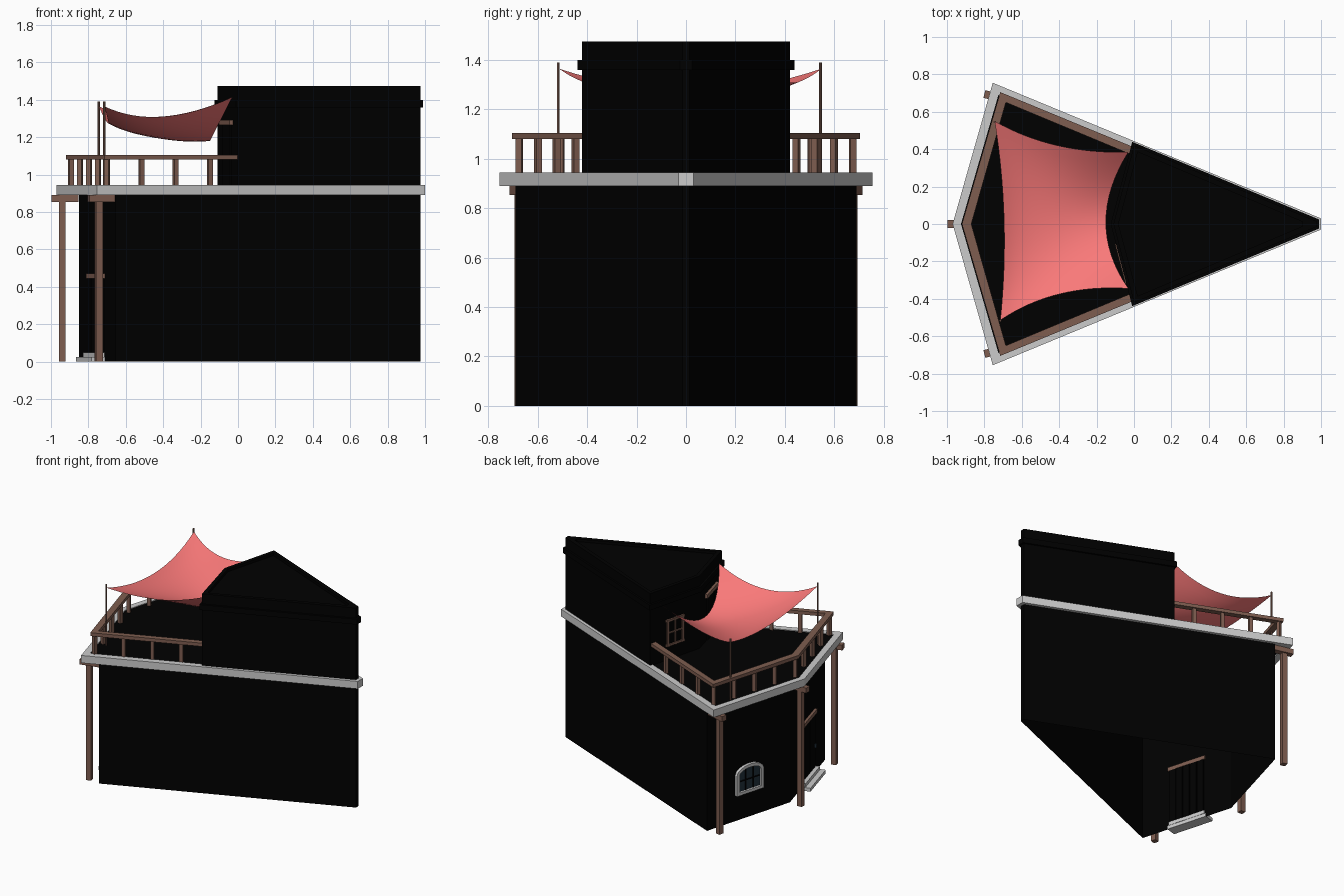
import bpy, bmesh, math
from mathutils import Vector, Matrix

if "Cube" in bpy.data.objects:
    bpy.data.objects.remove(bpy.data.objects["Cube"])


def material(name, rgb):
    m = bpy.data.materials.new(name)
    m.diffuse_color = (*rgb, 1)
    m.use_nodes = True
    m.node_tree.nodes["Principled BSDF"].inputs["Base Color"].default_value = m.diffuse_color
    return m


BLACK = material("black_wall", (0.0, 0.0, 0.0))
WOOD = material("wood", (0.21, 0.11, 0.08))
CLOTH = material("red_cloth", (0.95, 0.19, 0.19))
GLASS = material("dark_glass", (0.015, 0.03, 0.045))


def finish(name, bm, mat=None, M=None):
    if M:
        bm.transform(M)
    bmesh.ops.recalc_face_normals(bm, faces=bm.faces)
    me = bpy.data.meshes.new(name)
    bm.to_mesh(me)
    bm.free()
    ob = bpy.data.objects.new(name, me)
    bpy.context.collection.objects.link(ob)
    if mat:
        me.materials.append(mat)
    return ob


def prism(name, pts, h0, h1, mat=None, M=None, caps=True):
    bm = bmesh.new()
    lo = [bm.verts.new((x, y, h0)) for x, y in pts]
    hi = [bm.verts.new((x, y, h1)) for x, y in pts]
    for i in range(len(pts)):
        j = (i + 1) % len(pts)
        bm.faces.new((lo[i], lo[j], hi[j], hi[i]))
    if caps:
        bm.faces.new(lo)
        bm.faces.new(hi)
    return finish(name, bm, mat, M)


def band(name, outer, inner, h0, h1, mat=None, M=None, closed=True):
    """Strip with rectangular section between two outlines."""
    bm = bmesh.new()
    secs = [[bm.verts.new(c) for c in ((*o, h0), (*o, h1), (*i, h1), (*i, h0))]
            for o, i in zip(outer, inner)]
    n = len(secs)
    for k in range(n if closed else n - 1):
        a, b = secs[k], secs[(k + 1) % n]
        for e in range(4):
            f = (e + 1) % 4
            bm.faces.new((a[e], a[f], b[f], b[e]))
    if not closed:
        bm.faces.new(secs[0])
        bm.faces.new(secs[-1])
    return finish(name, bm, mat, M)


def boxes(name, items, mat=None, M=None):
    """items: (centre, size, turn about z)"""
    bm = bmesh.new()
    for c, s, a in items:
        T = Matrix.Translation(c) @ Matrix.Rotation(a, 4, 'Z') @ Matrix.Diagonal((*s, 1))
        bmesh.ops.create_cube(bm, size=1, matrix=T)
    return finish(name, bm, mat, M)


def wedge(left, xc, yc, xr, yr):
    return [(left, 0), (xc, -yc), (xr, -yr), (xr, yr), (xc, yc)]


def inset(pts, d):
    out = []
    for i, p in enumerate(pts):
        p, a, b = Vector(p), Vector(pts[i - 1]), Vector(pts[(i + 1) % len(pts)])
        e, f = (p - a).normalized(), (b - p).normalized()
        n, m = Vector((-e.y, e.x)), Vector((-f.y, f.x))
        out.append(tuple(p + (n + m) * d / (1 + n.dot(m))))
    return out


def wall_frame(p, q):
    """Local x runs along the wall, local y points outward (to -x), z up."""
    p, q = Vector(p), Vector(q)
    u = (q - p).normalized()
    n = Vector((u.y, -u.x))
    if n.x > 0:
        n = -n
    c = (p + q) / 2
    return Matrix(((u.x, n.x, 0, c.x), (u.y, n.y, 0, c.y), (0, 0, 1, 0), (0, 0, 0, 1)))


# Building body: open-bottomed ground floor, terrace, upper room
ground = wedge(-0.85, -0.655, 0.69, 0.975, 0.015)
slab = wedge(-0.97, -0.755, 0.755, 1.0, 0.03)
upper = wedge(-0.11, 0.0, 0.42, 0.975, 0.015)
prism("ground_floor_walls", ground, 0, 0.93, BLACK, caps=False)
slab_in = wedge(-0.925, -0.725, 0.69, 0.95, 0.008)
band("terrace_edge", slab, slab_in, 0.89, 0.945)
prism("terrace_deck", slab_in, 0.9, 0.94, BLACK)
prism("upper_walls", upper, 0.93, 1.475, BLACK, caps=False)
roof_in = wedge(-0.083, 0.02, 0.385, 0.90, 0.012)
band("roof_parapet", upper, roof_in, 1.44, 1.475, BLACK)
prism("roof", roof_in, 1.44, 1.455, BLACK)
band("upper_cornice", inset(upper, -0.014), upper, 1.36, 1.40, BLACK)


# Doors with plank leaf and wooden lintel
def door(name, M, width, z0, z1, lintel, n=5):
    w = width / n
    boxes(name + "_planks", [((-width / 2 + w * (i + .5), 0, (z0 + z1) / 2),
                              (w * .88, 0.02, z1 - z0), 0) for i in range(n)], BLACK, M)
    boxes(name + "_lintel", [((0, 0.004, z1 + 0.013), (lintel, 0.03, 0.028), 0)], WOOD, M)


M = wall_frame(ground[1], ground[0])
door("ground_door", M, 0.28, 0.05, 0.445, 0.30)
boxes("door_handle", [((-0.12, 0.014, 0.21), (0.012, 0.016, 0.025), 0)], GLASS, M)
boxes("door_steps", [((0, 0.035, 0.0125), (0.31, 0.08, 0.025), 0),
                     ((0, 0.015, 0.0375), (0.29, 0.045, 0.025), 0)], None, M)
door("terrace_door", wall_frame(upper[1], upper[0]), 0.17, 0.945, 1.265, 0.22, 4)

# Arched ground window
M = wall_frame(ground[4], ground[0])
P = M @ Matrix(((1, 0, 0, 0), (0, 0, 1, 0), (0, 1, 0, 0), (0, 0, 0, 1)))


def arch(w, z0, spring, rise, n=8):
    top = [(w * math.cos(math.pi * i / n), spring + rise * math.sin(math.pi * i / n))
           for i in range(n + 1)]
    return [(-w, z0), (w, z0)] + top


hole = arch(0.093, 0.21, 0.335, 0.04)
band("arched_window_frame", arch(0.116, 0.188, 0.34, 0.058), hole, 0.001, 0.022, None, P)
prism("arched_window_glass", hole, 0.001, 0.006, GLASS, P)
boxes("arched_window_bars",
      [((x, 0.008, 0.29), (0.007, 0.01, 0.155), 0) for x in (-0.033, 0.033)] +
      [((0, 0.008, 0.285), (0.18, 0.01, 0.007), 0)], BLACK, M)

# Terrace window with wooden grid
M = wall_frame(upper[4], upper[0])
boxes("terrace_window_frame",
      [((x, 0.002, 1.14), (w, 0.022, 0.2), 0) for x, w in ((-0.065, .016), (0, .01), (0.065, .016))] +
      [((0, 0.002, z), (l, 0.022, h), 0)
       for z, h, l in ((1.05, .016, .16), (1.14, .01, .14), (1.23, .016, .16))], WOOD, M)
boxes("terrace_window_glass", [((0, 0.0, 1.14), (0.13, 0.01, 0.18), 0)], BLACK, M)

# Posts with bracket beams under the terrace
for name, x, y, a in (("middle", -0.94, 0, 0), ("back", -0.745, 0.672, -0.25),
                      ("front", -0.745, -0.672, 0.25)):
    side = (y > 0) - (y < 0)
    boxes(name + "_post", [((x, y, 0.435), (0.036, 0.036, 0.87), a)], WOOD)
    boxes(name + "_beam", [((x + 0.015, y + 0.005 * side, 0.872),
                            (0.145, 0.042, 0.038), a)], WOOD)


# Terrace railing
def both(half):
    return half + [(x, -y) for x, y in half[-2::-1]]


band("hand_rail", both([(0, 0.41), (-0.715, 0.705), (-0.92, 0)]),
     both([(0, 0.365), (-0.685, 0.65), (-0.87, 0)]), 1.08, 1.105, WOOD, closed=False)
corner, tip, end = Vector((-0.70, 0.675)), Vector((-0.893, 0)), Vector((-0.15, 0.447))
spots = [(corner.lerp(tip, i / 4), 0.28) for i in range(5)]
spots += [(corner.lerp(end, i / 3), -0.39) for i in range(1, 4)]
boxes("balusters", [((p.x, p.y * s, 1.0125), (0.025, 0.025, 0.145), a * s)
                    for p, a in spots for s in (1, -1) if s > 0 or p.y > 0], WOOD)

# Shade sail poles
poles = [(-0.745, 0.545), (-0.715, -0.517)]
bm = bmesh.new()
for x, y in poles:
    bmesh.ops.create_cone(bm, cap_ends=True, segments=8, radius1=0.006, radius2=0.006,
                          depth=0.45, matrix=Matrix.Translation((x, y, 1.165)))
finish("sail_poles", bm, WOOD)

# Shade sail: sagging patch between four curved edges
A, B = Vector((-0.745, 0.55, 1.365)), Vector((-0.715, -0.515, 1.365))
C, D = Vector((-0.03, -0.345, 1.415)), Vector((-0.03, 0.385, 1.415))


def edge(p, q, mid):
    ctrl = Vector(mid) * 2 - (p + q) / 2
    return lambda t: p * (1 - t) ** 2 + ctrl * 2 * t * (1 - t) + q * t * t


AD, BC = edge(A, D, (-0.41, 0.42, 1.31)), edge(B, C, (-0.40, -0.375, 1.31))
AB, DC = edge(A, B, (-0.695, 0.02, 1.275)), edge(D, C, (-0.15, 0.01, 1.18))
N = 16
bm = bmesh.new()
grid = []
for i in range(N + 1):
    s = i / N
    row = []
    for j in range(N + 1):
        t = j / N
        p = (AD(s) * (1 - t) + BC(s) * t + AB(t) * (1 - s) + DC(t) * s
             - (A * (1 - s) * (1 - t) + D * s * (1 - t) + B * (1 - s) * t + C * s * t))
        p.z += 0.05 * math.sin(math.pi * s) * math.sin(math.pi * t)
        row.append(bm.verts.new(p))
    grid.append(row)
for i in range(N):
    for j in range(N):
        f = bm.faces.new((grid[i][j], grid[i][j + 1], grid[i + 1][j + 1], grid[i + 1][j]))
        f.smooth = True
finish("shade_sail", bm, CLOTH)
